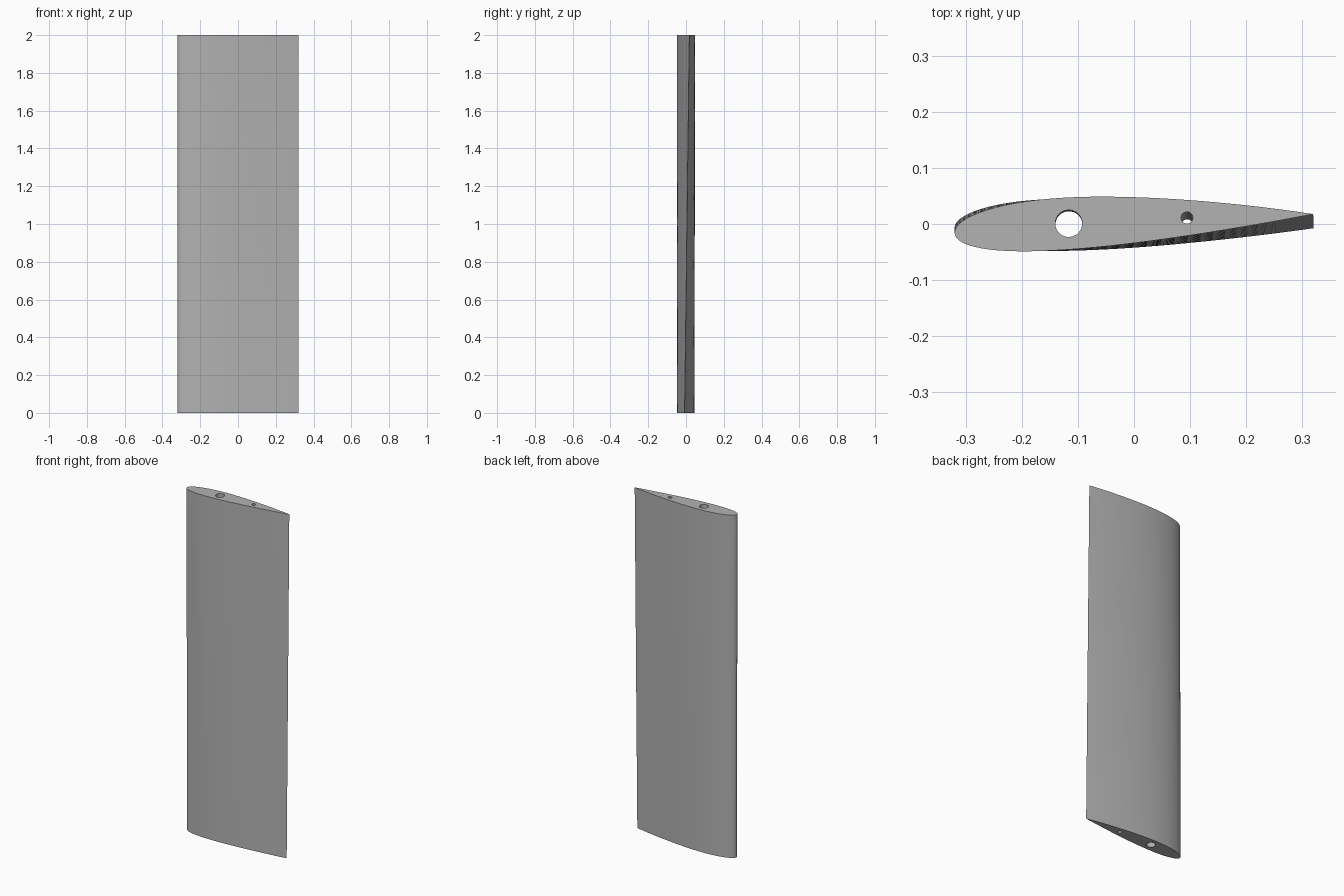
import bpy, bmesh, math
from mathutils import Vector

cube = bpy.data.objects.get("Cube")
if cube:
    bpy.data.objects.remove(cube, do_unlink=True)

CHORD, SPAN, THICK, CAMBER, PEAK = 0.64, 2.0, 0.145, 0.01, 0.4
PIVOT = Vector((-0.16, -0.0075))   # twist axis at the quarter chord
TWIST = math.radians(3)
RINGS, SIDE = 12, 40


def camber(u):
    if u < PEAK:
        return CAMBER * (2 * PEAK * u - u * u) / PEAK ** 2
    return CAMBER * (1 - 2 * PEAK + 2 * PEAK * u - u * u) / (1 - PEAK) ** 2


def half_thickness(u):
    return 5 * THICK * (0.2969 * math.sqrt(u) - 0.126 * u - 0.3516 * u ** 2
                        + 0.2843 * u ** 3 - 0.1036 * u ** 4)


def foil_profile():
    # Trailing edge, over the back side, round the nose, along the front side
    points = []
    for i in range(2 * SIDE):
        a = math.pi * i / SIDE
        u = (1 + math.cos(a)) / 2
        side = 1 if i <= SIDE else -1
        points.append(Vector(((u - 0.5) * CHORD,
                              (camber(u) + side * half_thickness(u)) * CHORD)))
    return points


def hole_profile(x, radius, count=32):
    y = camber(x / CHORD + 0.5) * CHORD
    return [Vector((x + radius * math.cos(-math.tau * i / count),
                    y + radius * math.sin(-math.tau * i / count))) for i in range(count)]


def place(p, t):
    # Twist a profile point about the pivot at span fraction t
    a = TWIST * t
    dx, dy = p.x - PIVOT.x, p.y
    return (PIVOT.x + dx * math.cos(a) - dy * math.sin(a),
            PIVOT.y + dx * math.sin(a) + dy * math.cos(a), SPAN * t)


bm = bmesh.new()
cap_edges = ([], [])

# Outer skin and the two spar bores, each lofted along the span
for profile in (foil_profile(), hole_profile(-0.116, 0.024), hole_profile(0.095, 0.0105)):
    n = len(profile)
    rings = [[bm.verts.new(place(p, k / RINGS)) for p in profile] for k in range(RINGS + 1)]
    for low, high in zip(rings, rings[1:]):
        for i in range(n):
            j = (i + 1) % n
            bm.faces.new((low[i], low[j], high[j], high[i]))
    for edges, ring in zip(cap_edges, (rings[0], rings[-1])):
        edges += [bm.edges.get((ring[i], ring[(i + 1) % n])) for i in range(n)]

# End caps with the bores left open
for edges, z in zip(cap_edges, (-1, 1)):
    bmesh.ops.triangle_fill(bm, edges=edges, use_beauty=True, normal=(0, 0, z))
bmesh.ops.recalc_face_normals(bm, faces=bm.faces)

mesh = bpy.data.meshes.new("wing_section")
bm.to_mesh(mesh)
bm.free()
wing = bpy.data.objects.new("wing_section", mesh)
bpy.context.collection.objects.link(wing)

# Plain grey finish
grey = bpy.data.materials.new("plain_grey")
grey.use_nodes = True
colour = (0.45, 0.45, 0.45, 1)
grey.diffuse_color = colour
grey.node_tree.nodes["Principled BSDF"].inputs["Base Color"].default_value = colour
mesh.materials.append(grey)

bpy.ops.object.select_all(action='DESELECT')
wing.select_set(True)
bpy.context.view_layer.objects.active = wing
bpy.ops.object.shade_smooth_by_angle(angle=math.radians(30))
